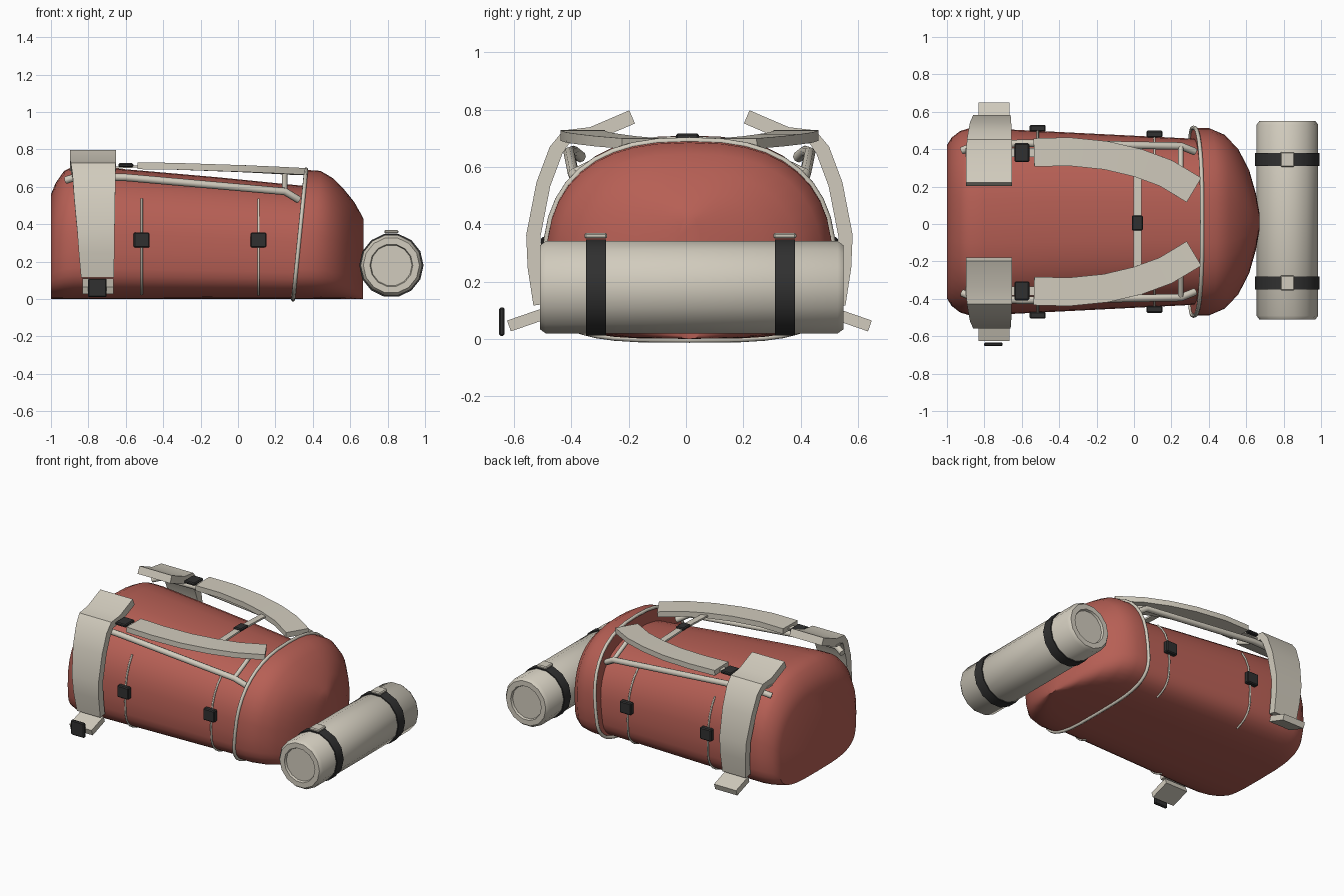
import bpy, bmesh, math
from mathutils import Vector

cube = bpy.data.objects.get("Cube")
if cube:
    bpy.data.objects.remove(cube)

CY = 0.012  # centre line of the pack


def material(name, rgb):
    m = bpy.data.materials.new(name)
    m.use_nodes = True
    m.diffuse_color = (*rgb, 1)
    m.node_tree.nodes["Principled BSDF"].inputs["Base Color"].default_value = (*rgb, 1)
    return m


RED = material("red fabric", (0.47, 0.115, 0.09))
BEIGE = material("beige padding", (0.64, 0.60, 0.51))
DARK = material("dark plastic", (0.03, 0.03, 0.03))


def finish(name, bm, mat, angle=35):
    bmesh.ops.recalc_face_normals(bm, faces=bm.faces)
    me = bpy.data.meshes.new(name)
    bm.to_mesh(me)
    bm.free()
    me.materials.append(mat)
    ob = bpy.data.objects.new(name, me)
    bpy.context.collection.objects.link(ob)
    bpy.ops.object.select_all(action='DESELECT')
    ob.select_set(True)
    bpy.context.view_layer.objects.active = ob
    bpy.ops.object.shade_smooth_by_angle(angle=math.radians(angle))
    return ob


def loft(name, rings, mat, angle=35):
    """Skin a row of closed rings and cap both ends."""
    bm = bmesh.new()
    loops = [[bm.verts.new(p) for p in ring] for ring in rings]
    n = len(loops[0])
    for a, b in zip(loops, loops[1:]):
        for i in range(n):
            j = (i + 1) % n
            bm.faces.new((a[i], a[j], b[j], b[i]))
    bm.faces.new(loops[0])
    bm.faces.new(loops[-1])
    return finish(name, bm, mat, angle)


def section(x, half, height, shear=0, n=40, grow=0):
    """Domed cross-section with a flattened underside."""
    ring = []
    mid = 0.36 * height
    for i in range(n):
        t = 2 * math.pi * i / n
        c, s = math.cos(t), math.sin(t)
        e = 2 / 2.5 if s > 0 else 2 / 3.6
        y = math.copysign(abs(c) ** e, c) * (half + grow)
        z = mid + math.copysign(abs(s) ** e, s) * ((height - mid if s > 0 else mid) + grow)
        ring.append(Vector((x + shear * z, CY + y, z)))
    return ring


def ribbon(name, path, sides, thick, mat):
    """Flat strap along path; sides holds the half-width vector at each point."""
    rings = []
    for i, p in enumerate(path):
        t = path[min(i + 1, len(path) - 1)] - path[max(i - 1, 0)]
        nrm = t.cross(sides[i]).normalized() * thick / 2
        w = sides[i]
        rings.append([p + w + nrm, p - w + nrm, p - w - nrm, p + w - nrm])
    return loft(name, rings, mat, 40)


def tube(name, pts, radius, mat, closed=False):
    cu = bpy.data.curves.new(name, 'CURVE')
    cu.dimensions = '3D'
    cu.bevel_depth = radius
    cu.bevel_resolution = 2
    cu.use_fill_caps = True
    sp = cu.splines.new('POLY')
    sp.points.add(len(pts) - 1)
    for q, p in zip(sp.points, pts):
        q.co = (*p, 1)
    sp.use_cyclic_u = closed
    sp.use_smooth = True
    cu.materials.append(mat)
    ob = bpy.data.objects.new(name, cu)
    bpy.context.collection.objects.link(ob)


def box(name, centre, size, mat, bevel=0.006):
    bm = bmesh.new()
    bmesh.ops.create_cube(bm, size=1)
    for v in bm.verts:
        v.co = Vector(a * b for a, b in zip(v.co, size)) + Vector(centre)
    bmesh.ops.bevel(bm, geom=bm.edges[:], offset=bevel, segments=1, affect='EDGES')
    return finish(name, bm, mat, 30)


def turned(name, profile, x, z, sides, mat):
    """Closed shape turned round an axis along y."""
    rings = [[Vector((x + r * math.cos(2 * math.pi * i / sides), y,
                      z + r * math.sin(2 * math.pi * i / sides))) for i in range(sides)]
             for y, r in profile]
    return loft(name, rings, mat, 40)


# Main bag
bag = [(-1, .41, .56), (-.975, .45, .62), (-.93, .485, .685), (-.88, .5, .71), (-.8, .5, .71),
       (-.5, .485, .685), (-.1, .465, .65), (.3, .445, .61), (.4, .44, .6)]
loft("bag_body", [section(*b) for b in bag], RED)

# Lid with its piping
lid = [(.295, .5, .69, .1), (.38, .5, .685, .09), (.47, .465, .645, .06), (.55, .39, .585, .03),
       (.61, .28, .52, .02), (.65, .15, .46, .01), (.668, .05, .425, .01)]
loft("lid", [section(*r) for r in lid], RED)
tube("lid_piping", section(*lid[0], grow=.003), .011, BEIGE, True)

# Bed roll with recessed ends, bands and clips
RX, RZ = .82, .18
turned("bed_roll", [(-.495, .09), (-.495, .11), (-.51, .115), (-.51, .15), (-.49, .165),
                    (.53, .165), (.55, .15), (.55, .115), (.535, .11), (.535, .09)], RX, RZ, 14, BEIGE)
for y in (-.315, .345):
    turned("roll_band", [(y - .035, .16), (y - .035, .172), (y + .035, .172), (y + .035, .16)],
           RX, RZ, 14, DARK)
    box("roll_clip", (RX, y, .36), (.075, .08, .02), BEIGE)

for s, side in ((1, "left"), (-1, "right")):
    def at(x, y, z):
        return Vector((x, CY + s * y, z))

    # Padded hip belt wing, flared out at the foot
    wing = [(.2, .775, .122), (.34, .715, .122), (.43, .705, .12), (.465, .66, .115),
            (.51, .54, .11), (.545, .36, .1), (.54, .25, .095), (.52, .12, .088)]
    ribbon("hip_belt_" + side, [at(-.775 + (.122 - w) * .7, y, z) for y, z, w in wing],
           [Vector((w, 0, 0)) for _, _, w in wing], .05, BEIGE)
    ribbon("hip_belt_end_" + side, [at(-.748, .5, .09), at(-.748, .63, .045)],
           [Vector((.083, 0, 0))] * 2, .04, BEIGE)

    # Curved shoulder strap
    pts = [(-.535, .37, .712), (-.35, .375, .71), (-.15, .355, .703), (.02, .315, .697),
           (.17, .26, .69), (.32, .17, .682)]
    path = [at(*p) for p in pts]
    widths = []
    for i in range(len(path)):
        t = path[min(i + 1, len(path) - 1)] - path[max(i - 1, 0)]
        widths.append(Vector((-t.y, t.x, 0)).normalized() * .076)
    ribbon("shoulder_strap_" + side, path, widths, .036, BEIGE)

    # Adjuster webbing and buckle behind the shoulder strap
    ribbon("adjuster_webbing_" + side, [at(-.9, .37, .69), at(-.52, .37, .71)],
           [Vector((0, .025, 0))] * 2, .012, BEIGE)
    box("adjuster_buckle_" + side, at(-.6, .37, .716), (.08, .1, .02), DARK)

    # Frame rod and its cross link
    tube("frame_rod_" + side, [at(-.92, .38, .635), at(-.86, .405, .655), at(-.6, .42, .65),
                               at(.25, .405, .575), at(.325, .375, .53)], .02, BEIGE)
    tube("frame_link_" + side, [at(.25, .405, .58), at(.25, .3, .63), at(.25, .2, .68)], .014, BEIGE)

    # Compression straps with buckles
    for x, half, top in ((-.515, .486, .686), (.11, .455, .628)):
        ring = [p for p in section(x, half, top, grow=.003)
                if (p.y - CY) * s > .3 and .02 < p.z < .57]
        ring.sort(key=lambda p: p.z)
        tube("compression_strap_" + side, ring, .006, BEIGE)
        box("compression_buckle_" + side, at(x, half + .014, .315), (.085, .036, .08), DARK)

# Chest strap and its buckle
ribbon("chest_strap", [Vector((.018, -.33, .69)), Vector((.018, 0, .702)), Vector((.018, .35, .69))],
       [Vector((.021, 0, 0))] * 3, .012, BEIGE)
box("chest_buckle", (.018, .005, .707), (.06, .08, .02), DARK)

# Hip belt buckle, on the right wing only
box("hip_buckle", (-.752, -.643, .06), (.1, .02, .1), DARK)
